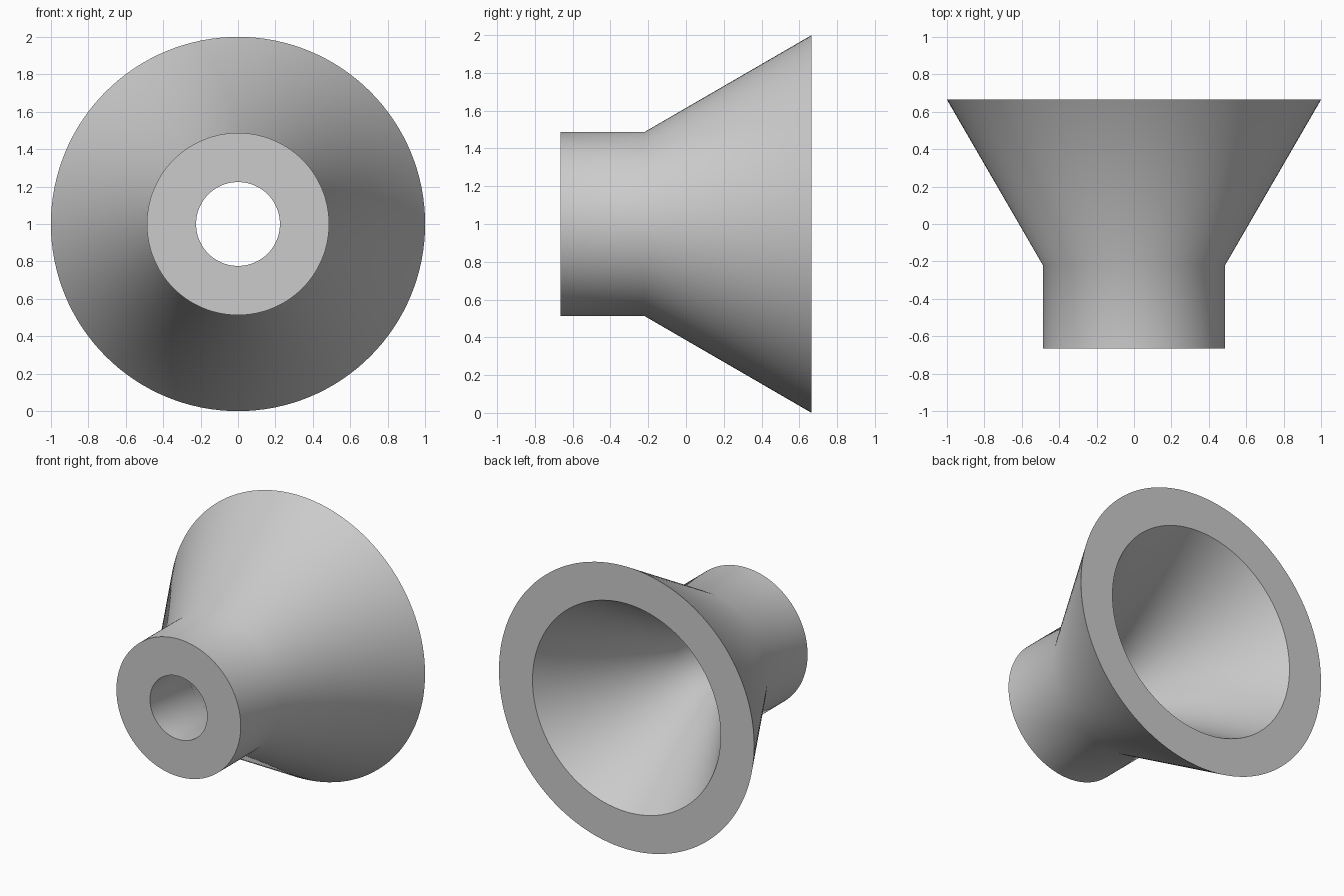
import bpy, bmesh, math

cube = bpy.data.objects.get("Cube")
if cube:
    bpy.data.objects.remove(cube, do_unlink=True)

SEGMENTS = 128
WALL = 0.263

# Outer wall as (radius, y): collar front, collar end, flared rim
outer = [(0.487, -0.665), (0.487, -0.22), (1.0, 0.665)]
# The bore follows the outer wall at a constant radial thickness
inner = [(r - WALL, y) for r, y in reversed(outer)]
profile = outer + inner

# Revolve the closed profile around the y axis
bm = bmesh.new()
rings = []
for r, y in profile:
    angles = [2 * math.pi * i / SEGMENTS for i in range(SEGMENTS)]
    rings.append([bm.verts.new((r * math.cos(a), y, 1 + r * math.sin(a))) for a in angles])
for k, ring in enumerate(rings):
    after = rings[(k + 1) % len(rings)]
    for i in range(SEGMENTS):
        j = (i + 1) % SEGMENTS
        bm.faces.new((ring[i], after[i], after[j], ring[j]))
bmesh.ops.recalc_face_normals(bm, faces=bm.faces)
mesh = bpy.data.meshes.new("flared_funnel")
bm.to_mesh(mesh)
bm.free()

# Plain grey material
grey = bpy.data.materials.new("plain grey")
grey.use_nodes = True
colour = (0.6, 0.6, 0.6, 1)
grey.diffuse_color = colour
grey.node_tree.nodes["Principled BSDF"].inputs["Base Color"].default_value = colour
mesh.materials.append(grey)

funnel = bpy.data.objects.new("flared_funnel", mesh)
bpy.context.collection.objects.link(funnel)

# Smooth walls, sharp end rims
bpy.ops.object.select_all(action="DESELECT")
funnel.select_set(True)
bpy.context.view_layer.objects.active = funnel
bpy.ops.object.shade_smooth_by_angle(angle=math.radians(40))
